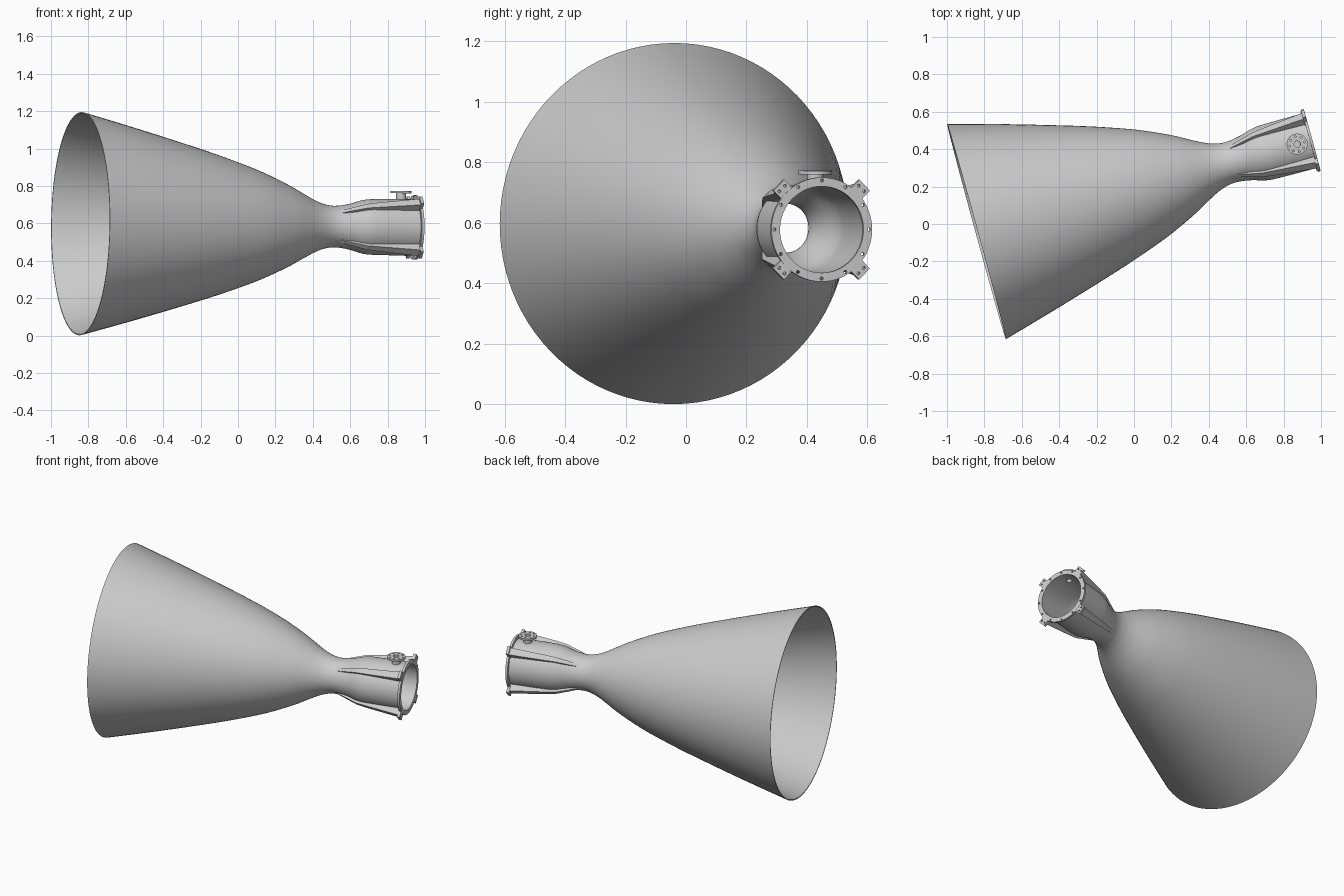
import bpy, bmesh
from math import cos, sin, pi, exp, radians
from mathutils import Vector, Matrix

cube = bpy.data.objects.get("Cube")
if cube:
    bpy.data.objects.remove(cube, do_unlink=True)

grey = bpy.data.materials.new("plain grey metal")
grey.use_nodes = True
grey.diffuse_color = (0.6, 0.6, 0.6, 1)
grey.node_tree.nodes["Principled BSDF"].inputs["Base Color"].default_value = (0.6, 0.6, 0.6, 1)

# Frame whose local z runs along the nozzle, from the mouth to the flange
mouth = Vector((-0.842, -0.04, 0.598))
flange_end = Vector((0.952, 0.449, 0.578))
length = (flange_end - mouth).length
az = (flange_end - mouth).normalized()
ax = (Vector((0, 0, 1)) - az * az.z).normalized()
ay = az.cross(ax)


def frame(origin, x, y, z):
    m = Matrix((x, y, z)).transposed().to_4x4()
    m.translation = origin
    return m


AXIS = frame(mouth, ax, ay, az)
PORT = frame(mouth + az * 1.775, ay, az, ax)


def finish(name, bm, matrix):
    bmesh.ops.recalc_face_normals(bm, faces=bm.faces[:])
    mesh = bpy.data.meshes.new(name)
    bm.to_mesh(mesh)
    bm.free()
    mesh.materials.append(grey)
    ob = bpy.data.objects.new(name, mesh)
    bpy.context.collection.objects.link(ob)
    ob.matrix_world = matrix
    return ob


def activate(ob):
    bpy.ops.object.select_all(action='DESELECT')
    ob.select_set(True)
    bpy.context.view_layer.objects.active = ob


def smooth(ob):
    activate(ob)
    bpy.ops.object.shade_smooth_by_angle(angle=radians(35))


def lathe(name, loop, matrix, sides):
    """Revolve a closed loop of (height, radius) points."""
    bm = bmesh.new()
    rings = [[bm.verts.new((r * cos(2 * pi * i / sides), r * sin(2 * pi * i / sides), h))
              for i in range(sides)] for h, r in loop]
    for a, b in zip(rings, rings[1:] + rings[:1]):
        for i in range(sides):
            j = (i + 1) % sides
            bm.faces.new((a[i], a[j], b[j], b[i]))
    return finish(name, bm, matrix)


def ring(name, r_in, r_out, h0, h1, matrix, sides):
    return lathe(name, [(h0, r_in), (h0, r_out), (h1, r_out), (h1, r_in)], matrix, sides)


def drill(ob, spots, radius, depth, matrix):
    """Cut round holes centred on the given local spots."""
    bm = bmesh.new()
    for spot in spots:
        bmesh.ops.create_cone(bm, cap_ends=True, segments=12, radius1=radius, radius2=radius,
                              depth=depth, matrix=Matrix.Translation(spot))
    cutter = finish("hole_cutter", bm, matrix)
    cutter.hide_render = True
    mod = ob.modifiers.new("holes", 'BOOLEAN')
    mod.operation = 'DIFFERENCE'
    mod.solver = 'EXACT'
    mod.object = cutter
    bpy.context.view_layer.update()
    activate(ob)
    bpy.ops.object.modifier_apply(modifier=mod.name)
    bpy.data.objects.remove(cutter, do_unlink=True)


def circle(n, r, h):
    return [Vector((r * cos(2 * pi * i / n), r * sin(2 * pi * i / n), h)) for i in range(n)]


def curve_through(points, steps):
    """Smooth curve through profile points."""
    p = [Vector(q) for q in points]
    p = [2 * p[0] - p[1]] + p + [2 * p[-1] - p[-2]]
    out = []
    for a, b, c, d in zip(p, p[1:], p[2:], p[3:]):
        for k in range(steps):
            t = k / steps
            out.append(0.5 * (2 * b + (c - a) * t + (2 * a - 5 * b + 4 * c - d) * t * t
                              + (3 * b - a - 3 * c + d) * t ** 3))
    return out + [p[-2]]


# Nozzle shell: bell, throat and chamber, with a thicker wall at the throat
outline = [(0, 0.597), (0.24, 0.53), (0.46, 0.466), (0.7, 0.393), (0.87, 0.336),
           (1.0, 0.287), (1.14, 0.223), (1.23, 0.174), (1.29, 0.142), (1.35, 0.119),
           (1.41, 0.111), (1.49, 0.122), (1.56, 0.142), (1.63, 0.149), (length - 0.005, 0.151)]
outer = curve_through(outline, 5)
inner = [(s, r - 0.006 - 0.024 * exp(-((s - 1.41) / 0.1) ** 2)) for s, r in outer]
shell = lathe("nozzle_shell", [tuple(p) for p in outer] + inner[::-1], AXIS, 96)
drill(shell, [Vector((0, 0, 0.145))], 0.017, 0.06, PORT)
smooth(shell)

# Chamber end flange with twelve bolt holes
flange = ring("chamber_flange", 0.143, 0.1725, length - 0.014, length, AXIS, 64)
drill(flange, circle(12, 0.162, length), 0.0055, 0.05, AXIS)
smooth(flange)

# Top port: short pipe and drilled disc
pipe = ring("port_pipe", 0.017, 0.027, 0.146, 0.185, PORT, 32)
smooth(pipe)
disc = ring("port_flange", 0.017, 0.056, 0.182, 0.194, PORT, 40)
drill(disc, circle(8, 0.041, 0.188), 0.005, 0.05, PORT)
smooth(disc)


def bar(name, sections, matrix):
    """Bar through (height, base radius, top radius, half width) sections."""
    bm = bmesh.new()
    loops = [[bm.verts.new(v) for v in ((lo, -w, s), (hi, -w, s), (hi, w, s), (lo, w, s))]
             for s, lo, hi, w in sections]
    for a, b in zip(loops, loops[1:]):
        for i in range(4):
            j = (i + 1) % 4
            bm.faces.new((a[i], a[j], b[j], b[i]))
    bm.faces.new(loops[0])
    bm.faces.new(loops[-1])
    return finish(name, bm, matrix)


# Four tapering ribs, each ending in a drilled tab
rib_sections = [(1.42, 0.1, 0.111, 0.009), (1.49, 0.115, 0.135, 0.012), (1.56, 0.136, 0.158, 0.015),
                (1.63, 0.144, 0.168, 0.018), (length - 0.01, 0.145, 0.194, 0.023)]
for n, name in enumerate(("upper_left", "lower_left", "lower_right", "upper_right")):
    turned = AXIS @ Matrix.Rotation(pi / 4 + n * pi / 2, 4, 'Z')
    bar(name + "_rib", rib_sections, turned)
    tab = bar(name + "_tab", [(length - 0.018, 0.146, 0.208, 0.026),
                              (length - 0.001, 0.146, 0.208, 0.026)], turned)
    drill(tab, [Vector((0.192, side * 0.013, length)) for side in (-1, 1)], 0.005, 0.06, turned)
